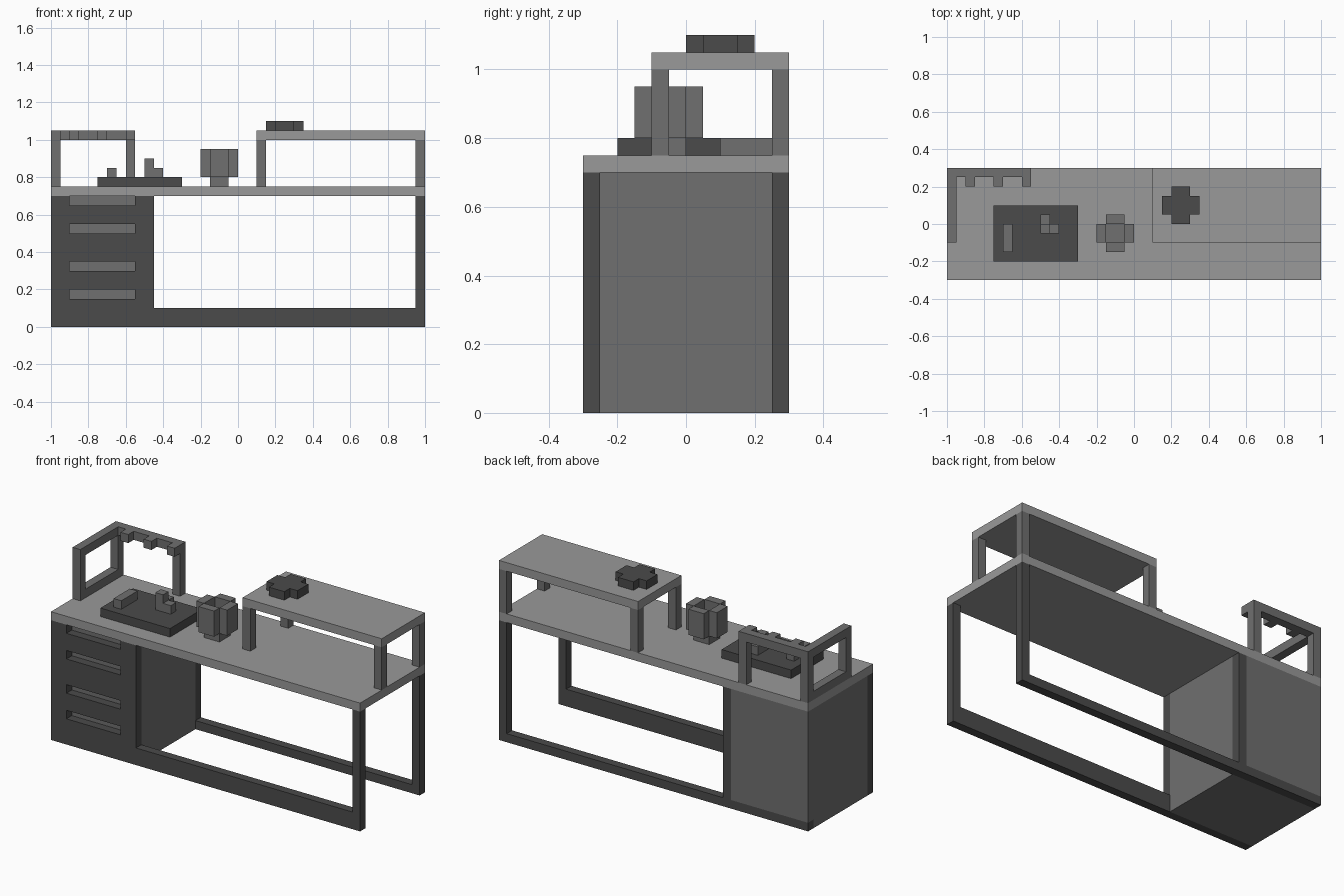
import bpy
import bmesh

cube = bpy.data.objects.get("Cube")
if cube:
    bpy.data.objects.remove(cube, do_unlink=True)


def material(name, value):
    m = bpy.data.materials.new(name)
    m.use_nodes = True
    col = (value, value, value, 1.0)
    m.diffuse_color = col
    m.node_tree.nodes["Principled BSDF"].inputs["Base Color"].default_value = col
    return m


LIGHT = material("light_grey", 0.32)
MID = material("mid_grey", 0.16)
DARK = material("dark_grey", 0.07)


def part(name, mat, *boxes):
    """One object from boxes given as (x0, x1, y0, y1, z0, z1)."""
    bm = bmesh.new()
    for x0, x1, y0, y1, z0, z1 in boxes:
        for v in bmesh.ops.create_cube(bm, size=1.0)["verts"]:
            v.co = (x1 if v.co.x > 0 else x0,
                    y1 if v.co.y > 0 else y0,
                    z1 if v.co.z > 0 else z0)
    me = bpy.data.meshes.new(name)
    bm.to_mesh(me)
    bm.free()
    me.materials.append(mat)
    ob = bpy.data.objects.new(name, me)
    bpy.context.collection.objects.link(ob)
    return ob


T = 0.05  # common board thickness

# Desk top
part("desk_top", LIGHT, (-1, 1, -0.3, 0.3, 0.7, 0.75))

# Cabinet body, with a back panel set beside the rear frame post
part("cabinet_body", MID, (-1, -0.45, -0.25, 0.25, 0, 0.7))
part("cabinet_back", MID, (-1, -0.5, 0.25, 0.3, T, 0.7))

# Cabinet front: stiles and rails that leave four recessed drawer pulls
front = [(-1, -0.9, -0.3, -0.25, 0, 0.7), (-0.55, -0.45, -0.3, -0.25, 0, 0.7)]
for z0, z1 in ((0, 0.15), (0.2, 0.3), (0.35, 0.5), (0.55, 0.65)):
    front.append((-0.9, -0.55, -0.3, -0.25, z0, z1))
part("cabinet_front", DARK, *front)

# Floor frame: rails, right legs and the rear post by the cabinet
part("front_rail", DARK, (-0.45, 0.95, -0.3, -0.25, 0, 0.1))
part("back_rail", DARK, (-1, 0.95, 0.25, 0.3, 0, T))
for side, y in (("front", -0.3), ("back", 0.25)):
    part(side + "_leg", DARK, (0.95, 1, y, y + T, 0, 0.7))
part("back_post", DARK, (-0.5, -0.45, 0.25, 0.3, T, 0.7))

# Raised shelf on four legs
part("shelf_board", LIGHT, (0.1, 1, -0.1, 0.3, 1.0, 1.05))
part("shelf_legs", MID, *[(x, x + T, y, y + T, 0.75, 1.0)
                          for x in (0.1, 0.95) for y in (-0.1, 0.25)])

# Corner rack: posts, top bars, bottom rail and three hooks
part("rack_posts", MID,
     (-1, -0.95, -0.1, -0.05, 0.75, 1.0),
     (-1, -0.95, 0.25, 0.3, 0.75, 1.0),
     (-0.6, -0.55, 0.25, 0.3, 0.75, 1.0))
part("rack_bars", MID,
     (-1, -0.95, -0.1, 0.25, 1.0, 1.05),
     (-1, -0.55, 0.25, 0.3, 1.0, 1.05),
     (-1, -0.95, -0.05, 0.25, 0.75, 0.8))
part("rack_hooks", MID, *[(x, x + T, 0.2, 0.25, 1.0, 1.05)
                          for x in (-0.9, -0.75, -0.6)])

# Tray with small items
part("tray", DARK, (-0.75, -0.3, -0.2, 0.1, 0.75, 0.8))
part("tray_bar", MID, (-0.7, -0.65, -0.15, 0, 0.8, 0.85))
part("tray_pieces", MID,
     (-0.5, -0.45, -0.05, 0, 0.8, 0.9),
     (-0.5, -0.45, 0, 0.05, 0.8, 0.85),
     (-0.45, -0.4, -0.05, 0, 0.8, 0.85))

# Open pot: base and four walls around a hollow
part("pot_base", MID, (-0.15, -0.05, -0.1, 0, 0.75, 0.8))
part("pot_walls", MID,
     (-0.2, -0.15, -0.1, 0, 0.8, 0.95),
     (-0.05, 0, -0.1, 0, 0.8, 0.95),
     (-0.15, -0.05, -0.15, -0.1, 0.8, 0.95),
     (-0.15, -0.05, 0, 0.05, 0.8, 0.95))

# Cross-shaped dish on the shelf
part("shelf_dish", DARK,
     (0.2, 0.3, 0, 0.2, 1.05, 1.1),
     (0.15, 0.2, 0.05, 0.15, 1.05, 1.1),
     (0.3, 0.35, 0.05, 0.15, 1.05, 1.1))
